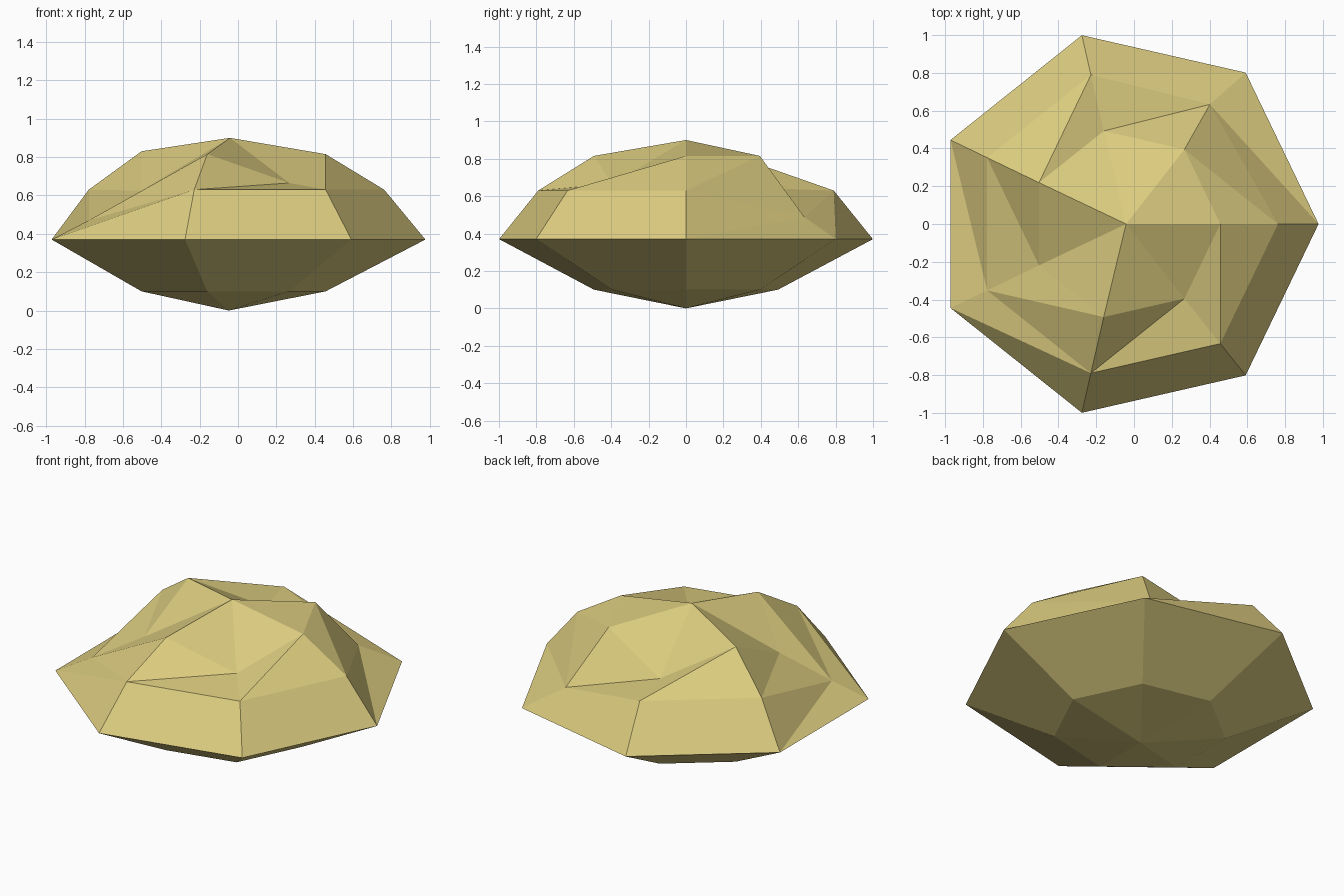
import bpy, bmesh, math

if "Cube" in bpy.data.objects:
    bpy.data.objects.remove(bpy.data.objects["Cube"])

SIDES = 7
CX = -0.048          # axis offset so the odd-sided outline is centred

# (radius, height) of each ring, bottom to top
RINGS = [(0.505, 0.10), (1.025, 0.37), (0.81, 0.63), (0.505, 0.815)]
# dented points: (ring, side) -> height; sides run counter-clockwise from +x
DENTS = {(2, 1): 0.488, (2, 4): 0.47,
         (3, 2): 0.64, (3, 4): 0.625, (3, 6): 0.665}

bm = bmesh.new()

# rings of points
rings = []
for r, (radius, z) in enumerate(RINGS):
    ring = []
    for s in range(SIDES):
        a = math.tau * s / SIDES
        ring.append(bm.verts.new((CX + radius * math.cos(a), radius * math.sin(a),
                                  DENTS.get((r, s), z))))
    rings.append(ring)
rings[3][3].co.z = 0.83          # slightly raised shoulder
rings[2][1].co.x -= 0.055        # dent pushed sideways

bottom = bm.verts.new((CX, 0, 0))
top = bm.verts.new((CX + 0.006, 0, 0.90))

# triangulated bands and end fans
for s in range(SIDES):
    n = (s + 1) % SIDES
    for lo, hi in zip(rings, rings[1:]):
        bm.faces.new((lo[s], lo[n], hi[n]))
        bm.faces.new((lo[s], hi[n], hi[s]))
    bm.faces.new((rings[0][n], rings[0][s], bottom))
    bm.faces.new((rings[-1][s], rings[-1][n], top))
bmesh.ops.recalc_face_normals(bm, faces=bm.faces)

mesh = bpy.data.meshes.new("rock")
bm.to_mesh(mesh)
bm.free()

sand = bpy.data.materials.new("sand yellow")
sand.diffuse_color = (0.72, 0.61, 0.215, 1)
sand.use_nodes = True
sand.node_tree.nodes["Principled BSDF"].inputs["Base Color"].default_value = sand.diffuse_color
mesh.materials.append(sand)
rock = bpy.data.objects.new("rock", mesh)
bpy.context.collection.objects.link(rock)
